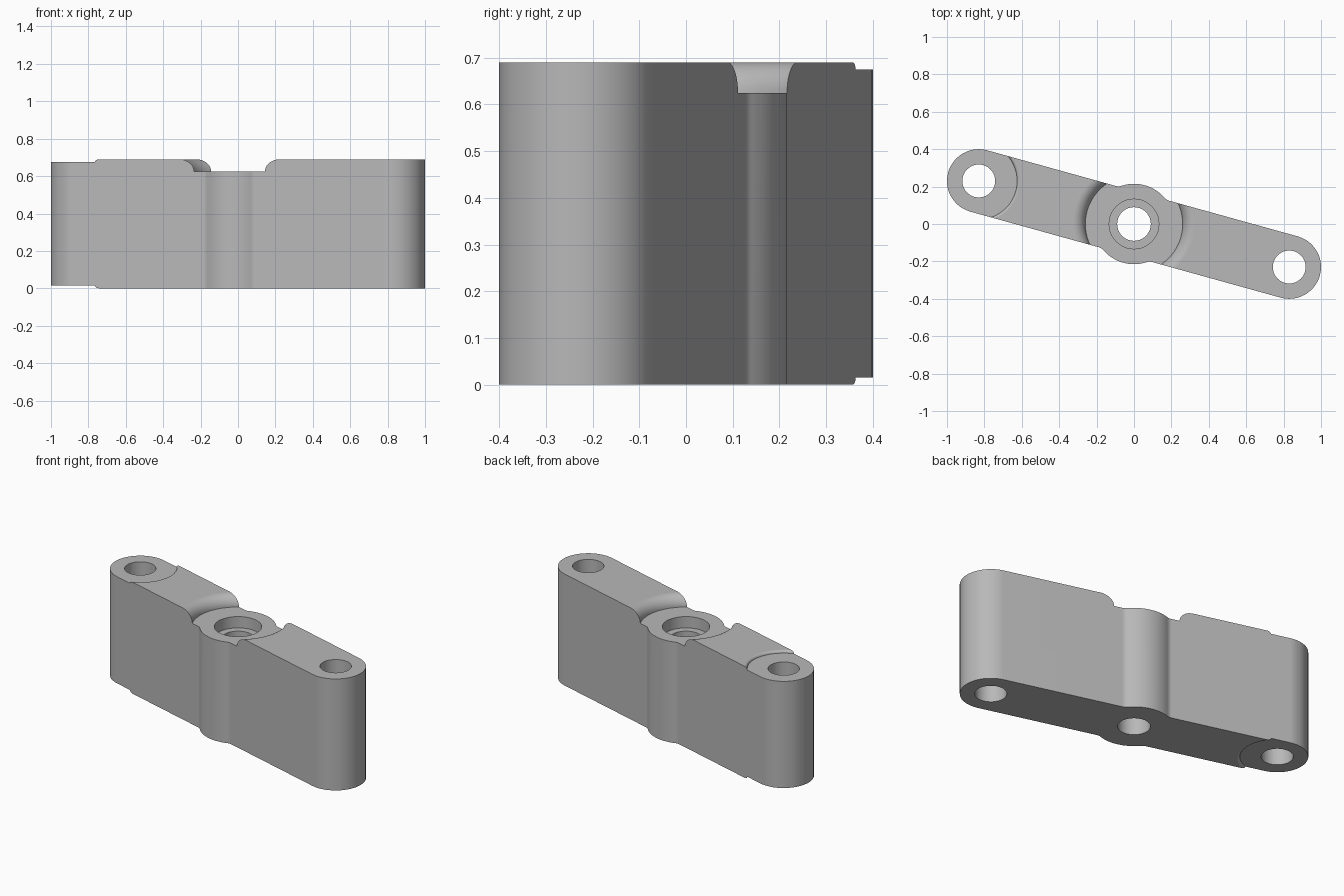
import bpy, bmesh
from math import pi, sin, cos, atan2, hypot, sqrt
from mathutils import Matrix

cube = bpy.data.objects.get("Cube")
if cube:
    bpy.data.objects.remove(cube, do_unlink=True)

HEIGHT = 0.69
END_X, END_Y = 0.83, -0.23
TILT = atan2(END_Y, END_X)
REACH = hypot(END_X, END_Y)
ARM, HUB, FILLET = 0.17, 0.215, 0.05
FLOOR, RECESS, ROUND = 0.625, 0.26, 0.065
HOLE = 0.088

metal = bpy.data.materials.new("plain grey")
metal.use_nodes = True
GREY = (0.48, 0.48, 0.48, 1)
metal.diffuse_color = GREY
metal.node_tree.nodes["Principled BSDF"].inputs["Base Color"].default_value = GREY


def arc(cx, cy, r, start, end, steps):
    angles = [start + (end - start) * i / steps for i in range(steps + 1)]
    return [(cx + r * cos(a), cy + r * sin(a)) for a in angles]


def finish(bm, name):
    bmesh.ops.remove_doubles(bm, verts=bm.verts, dist=1e-5)
    bmesh.ops.recalc_face_normals(bm, faces=bm.faces)
    mesh = bpy.data.meshes.new(name)
    bm.to_mesh(mesh)
    bm.free()
    mesh.materials.append(metal)
    obj = bpy.data.objects.new(name, mesh)
    bpy.context.collection.objects.link(obj)
    return obj


def lathe(name, profile, x=0, y=0, segments=64):
    """Closed solid turned from a (radius, z) profile that starts and ends on the axis."""
    bm = bmesh.new()
    verts = [bm.verts.new((r, 0, z)) for r, z in profile]
    edges = [bm.edges.new(pair) for pair in zip(verts, verts[1:])]
    bmesh.ops.spin(bm, geom=verts + edges, cent=(0, 0, 0), axis=(0, 0, 1),
                   angle=2 * pi, steps=segments, use_merge=True)
    bmesh.ops.translate(bm, verts=bm.verts, vec=(x, y, 0))
    return finish(bm, name)


def drill(name, radius, low, high, x=0, y=0):
    return lathe(name, [(0, low), (radius, low), (radius, high), (0, high)], x, y, 40)


# Arm outline: round ends and a hub blended into both long sides
fx = sqrt((HUB + FILLET) ** 2 - (ARM + FILLET) ** 2)
fy = ARM + FILLET
touch = atan2(fy, fx)
half = arc(REACH, 0, ARM, -pi / 2, pi / 2, 24)
half += arc(fx, fy, FILLET, -pi / 2, touch - pi, 6)
half += arc(0, 0, HUB, touch, pi - touch, 16)[1:-1]
half += arc(-fx, fy, FILLET, -touch, -pi / 2, 6)
outline = half + [(-u, -v) for u, v in half]

bm = bmesh.new()
base = bm.faces.new([bm.verts.new((u, v, 0)) for u, v in outline])
grown = bmesh.ops.extrude_face_region(bm, geom=[base], use_keep_orig=True)
top = [g for g in grown["geom"] if isinstance(g, bmesh.types.BMVert)]
bmesh.ops.translate(bm, verts=top, vec=(0, 0, HEIGHT))
bmesh.ops.rotate(bm, verts=bm.verts, cent=(0, 0, 0), matrix=Matrix.Rotation(TILT, 3, "Z"))
body = finish(bm, "link_arm")

# Hub recess with a rounded lip
lip = arc(RECESS + ROUND, FLOOR, ROUND, pi, pi / 2, 10)
cutters = [lathe("hub_recess_cutter",
                 [(0, FLOOR)] + lip + [(RECESS + ROUND, 0.8), (0, 0.8)], segments=96)]

# Shallow steps above and below the left-hand end
STEP, STEP_R = 0.015, 0.205
edge = arc(STEP_R + STEP, HEIGHT - STEP, STEP, pi, pi / 2, 5)
upper = [(0, HEIGHT - STEP)] + edge + [(STEP_R + STEP, 0.8), (0, 0.8)]
lower = [(r, HEIGHT - z) for r, z in upper]
cutters.append(lathe("upper_step_cutter", upper, -END_X, -END_Y))
cutters.append(lathe("lower_step_cutter", lower, -END_X, -END_Y))

# Bolt holes and the hub counterbore
for side in (-1, 1):
    cutters.append(drill("end_hole_cutter", HOLE, -0.2, 0.9, side * END_X, side * END_Y))
cutters.append(drill("hub_hole_cutter", 0.09, -0.2, 0.9))
cutters.append(drill("hub_counterbore_cutter", 0.133, 0.555, 0.9))

bpy.ops.object.select_all(action="DESELECT")
bpy.context.view_layer.objects.active = body
body.select_set(True)
for cutter in cutters:
    cut = body.modifiers.new("cut", "BOOLEAN")
    cut.operation, cut.solver, cut.object = "DIFFERENCE", "EXACT", cutter
    bpy.ops.object.modifier_apply(modifier=cut.name)
    bpy.data.objects.remove(cutter, do_unlink=True)

# Smooth curved walls, crisp rims
bpy.ops.object.shade_smooth_by_angle(angle=pi / 6)
body.modifiers.new("even_shading", "WEIGHTED_NORMAL").keep_sharp = True
